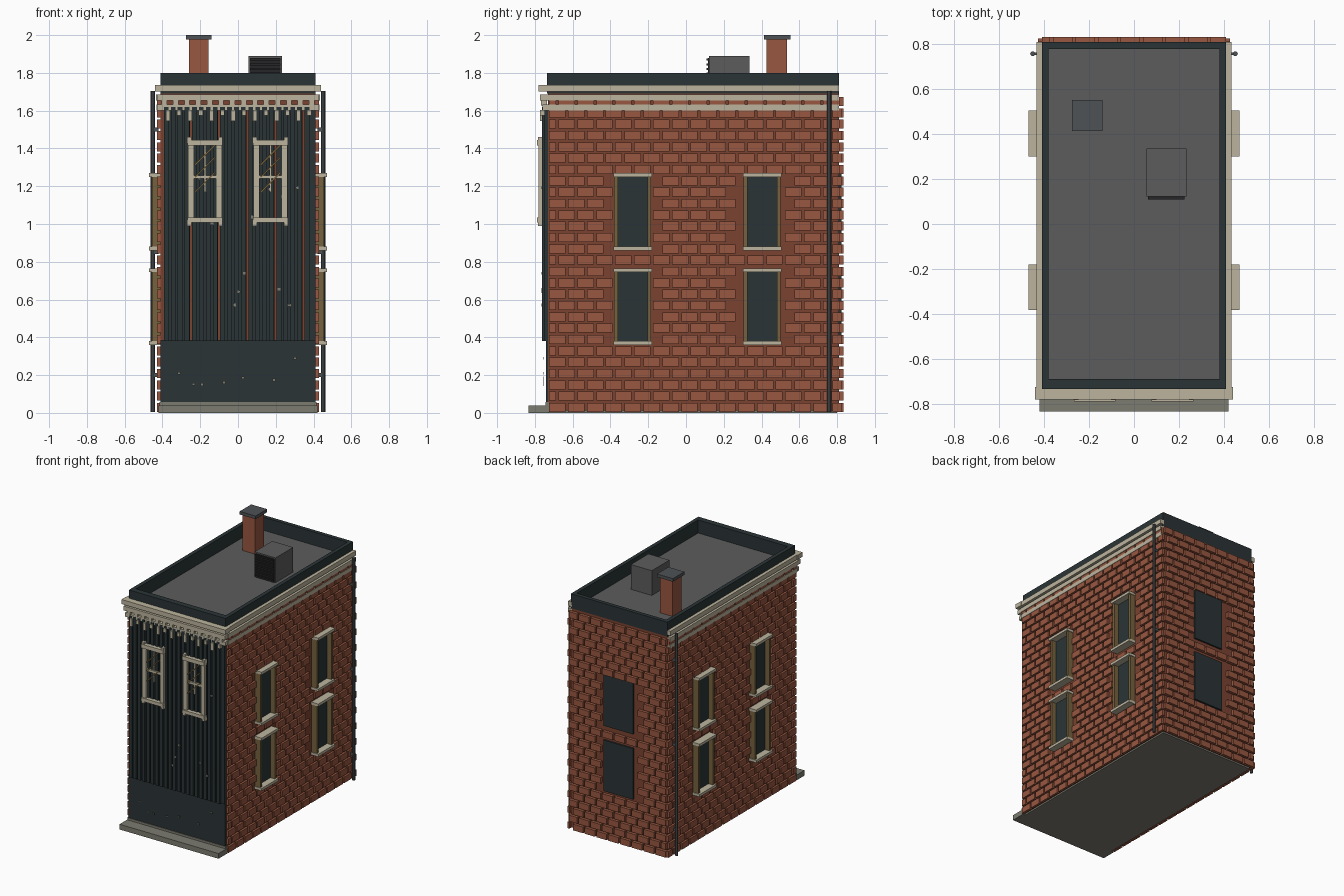
import bpy, bmesh, math, random
from mathutils import Matrix, Vector

if "Cube" in bpy.data.objects:
    bpy.data.objects.remove(bpy.data.objects["Cube"])

random.seed(4)


def srgb(r, g, b):
    f = lambda c: c / 12.92 if c <= 0.04045 else ((c + 0.055) / 1.055) ** 2.4
    return (f(r / 255), f(g / 255), f(b / 255), 1)


def material(name, *rgb):
    m = bpy.data.materials.new(name)
    m.diffuse_color = srgb(*rgb)
    m.use_nodes = True
    m.node_tree.nodes["Principled BSDF"].inputs["Base Color"].default_value = m.diffuse_color
    return m


BRICK = material("brick", 152, 87, 64)
WALL = material("wall_red", 122, 66, 48)
DARK = material("dark_slate", 42, 52, 53)
ROOF = material("roof_grey", 92, 92, 92)
CREAM = material("cream_trim", 188, 180, 157)
STONE = material("stone", 125, 124, 113)
WOOD = material("wood", 118, 98, 62)
METAL = material("metal_grey", 78, 82, 85)
BLACK = material("louvre_black", 38, 38, 40)


def boxes(name, mat, items):
    """One object from boxes (x0, x1, y0, y1, z0, z1[, turn about y])."""
    bm = bmesh.new()
    for it in items:
        x0, x1, y0, y1, z0, z1 = it[:6]
        turn = it[6] if len(it) > 6 else 0
        mtx = (Matrix.Translation(((x0 + x1) / 2, (y0 + y1) / 2, (z0 + z1) / 2))
               @ Matrix.Rotation(turn, 4, 'Y')
               @ Matrix.Diagonal((x1 - x0, y1 - y0, z1 - z0, 1)))
        bmesh.ops.create_cube(bm, size=1, matrix=mtx)
    me = bpy.data.meshes.new(name)
    bm.to_mesh(me)
    bm.free()
    me.materials.append(mat)
    ob = bpy.data.objects.new(name, me)
    bpy.context.collection.objects.link(ob)
    return ob


def both_sides(items):
    return items + [(-b, -a, *rest) for a, b, *rest in items]


# Main layout
W, Y0, Y1 = 0.41, -0.735, 0.81
WIN_Y = (-0.282, 0.403)
WIN_Z = ((0.37, 0.76), (0.87, 1.265))

# Core, ground slab, roof and parapet
boxes("wall_core", WALL, [(-W, W, Y0 + 0.005, Y1, 0.012, 1.69)])
boxes("ground_slab", STONE, [(-W + .01, W - .01, Y0, Y1 - .01, 0, 0.012)])
boxes("roof_deck", ROOF, [(-W + .01, W - .01, Y0 + .01, Y1 - .01, 1.69, 1.70)])
boxes("parapet", DARK, [
    (-W, -0.38, Y0, Y1, 1.69, 1.80), (0.38, W, Y0, Y1, 1.69, 1.80),
    (-0.38, 0.38, Y0, -0.69, 1.69, 1.80), (-0.38, 0.38, 0.78, Y1, 1.69, 1.80)])


# Brick courses, left out where windows are
def courses(start, end, top, holes, pitch=0.10, rise=0.06, gap=0.013):
    out = []
    for r in range(int(top / rise)):
        z0, z1 = r * rise + 0.005, (r + 1) * rise + 0.005 - gap
        u = start - (pitch / 2 if r % 2 else 0)
        while u < end - 0.02:
            a, b = max(u, start), min(u + pitch - gap, end)
            u += pitch
            hit = any(a < h1 and b > h0 and z0 < k1 and z1 > k0
                      for h0, h1, k0, k1 in holes)
            if b - a > 0.02 and not hit:
                out.append((a, b, z0, z1))
    return out


side_holes = [(y - .10, y + .10, *z) for y in WIN_Y for z in WIN_Z]
boxes("side_bricks", BRICK, both_sides(
    [(W, 0.428, a, b, z0, z1)
     for a, b, z0, z1 in courses(-0.725, Y1 + .015, 1.70, side_holes)]))
back_holes = [(-0.13, 0.13, *z) for z in WIN_Z]
boxes("back_bricks", BRICK, [(a, b, Y1, 0.833, z0, z1) for a, b, z0, z1
                             in courses(-W, W, 1.70, back_holes)])

# Side windows: glass, jambs, sills and lintels
glass, jambs, sills = [], [], []
for y in WIN_Y:
    for z0, z1 in WIN_Z:
        glass.append((W, 0.418, y - .085, y + .085, z0, z1))
        for s in (-1, 1):
            c = y + s * 0.088
            jambs.append((W, 0.455, c - .010, c + .010, z0, z1))
        for z in (z0, z1 - 0.005):
            sills.append((W, 0.47, y - .102, y + .102, z - .010, z + .010))
boxes("side_window_glass", DARK, both_sides(glass))
boxes("side_window_jambs", WOOD, both_sides(jambs))
boxes("side_window_sills", CREAM, both_sides(sills))
boxes("back_window_glass", DARK, [(-.125, .125, Y1, 0.823, *z) for z in WIN_Z])

# Front cladding: smooth lower panel, then grouped boards with battens
boxes("front_lower_panel", DARK, [(-W, W, -0.74, Y0 + .01, 0.05, 0.385)])
boards = []
for g in range(6):
    x0 = -0.392 + 0.149 * g
    x1 = min(x0 + 0.138, W)
    boards.append((x0, x1, -0.748, Y0 + .01, 0.38, 1.62))
    for k in range(4):
        b0 = x0 + 0.0365 * k
        if b0 + 0.025 <= W:
            boards.append((b0, b0 + 0.025, -0.762, -0.745, 0.38, 1.62))
boxes("front_boards", DARK, boards)

# Small worn chips on the front
chips = []
for i in range(18):
    x = random.uniform(-0.36, 0.36)
    z = random.uniform(0.13, 0.33) if i < 7 else random.uniform(0.5, 1.3)
    y = -0.755 if z < 0.38 else -0.766
    chips.append((x - .008, x + .008, y, y + .004, z - .007, z + .007))
boxes("front_chips", STONE, chips)

# Front windows
trim, slats = [], []
for c in (-0.175, 0.172):
    for s in (-1, 1):
        p = c + s * 0.075
        trim.append((p - .016, p + .016, -0.780, -0.755, 1.02, 1.43))
        q = c + s * 0.083
        trim.append((q - .011, q + .011, -0.784, -0.755, 0.99, 1.02))
        trim.append((q - .011, q + .011, -0.784, -0.755, 1.43, 1.46))
    trim += [(c - .093, c + .093, -0.79, -0.755, 1.415, 1.445),
             (c - .093, c + .093, -0.79, -0.755, 1.008, 1.034),
             (c - .060, c + .060, -0.775, -0.755, 1.24, 1.258),
             (c - .006, c + .006, -0.773, -0.755, 1.17, 1.42)]
    for z in (1.22, 1.30, 1.365):
        slats.append((c - .075, c + .075, -0.780, -0.773, z - .004, z + .004,
                      -math.radians(45)))
boxes("front_window_frames", CREAM, trim)
boxes("front_window_slats", WOOD, slats)

# Cornice bands on front and sides, with blocks and brackets below
bands = []
for z0, z1, front, wide, side in ((1.702, 1.737, -0.778, 0.44, 0.435),
                                  (1.653, 1.686, -0.768, 0.43, 0.433),
                                  (1.602, 1.632, -0.757, 0.425, 0.431)):
    bands.append((-wide, wide, front - .004, Y0 + .01, z0, z1))
    bands += both_sides([(0.40, side, Y0, Y1, z0, z1)])
boxes("cornice_bands", CREAM, bands)
boxes("cornice_blocks", CREAM,
      [(x - .014, x + .014, -0.768, Y0, 1.628, 1.655)
       for x in [-0.39 + 0.06 * i for i in range(14)]])
boxes("cornice_brackets", CREAM,
      [(x - .011, x + .011, -0.772, Y0, 1.545 if i % 2 == 0 else 1.575, 1.604)
       for i, x in enumerate([-0.37 + 0.0575 * j for j in range(14)])])

# Front step and threshold
boxes("front_step", STONE, [(-0.42, 0.42, -0.835, Y0 + .01, 0, 0.04),
                            (-0.415, 0.415, -0.745, Y0 + .01, 0.04, 0.057)])

# Downpipes at the rear of both sides
for s, side in ((-1, "left"), (1, "right")):
    bpy.ops.mesh.primitive_cylinder_add(vertices=8, radius=0.011, depth=1.70,
                                        location=(s * 0.451, 0.758, 0.855))
    pipe = bpy.context.object
    pipe.name = side + "_downpipe"
    pipe.data.materials.append(METAL)
boxes("downpipe_brackets", METAL, both_sides(
    [(0.42, 0.45, 0.752, 0.764, z - .01, z + .01) for z in (0.2, 0.85, 1.5)]))

# Chimney with cap
boxes("chimney_stack", BRICK, [(-0.26, -0.155, 0.425, 0.535, 1.69, 1.98)])
boxes("chimney_cap", METAL, [(-0.275, -0.14, 0.413, 0.552, 1.976, 2.0)])

# Rooftop vent unit with louvres
boxes("roof_vent_unit", ROOF, [(0.055, 0.233, 0.122, 0.336, 1.69, 1.89)])
boxes("roof_vent_louvres", BLACK,
      [(0.063, 0.225, 0.117, 0.123, 1.70, 1.88)] +
      [(0.063, 0.225, 0.108, 0.118, z, z + .011)
       for z in [1.715 + 0.025 * i for i in range(7)]])
